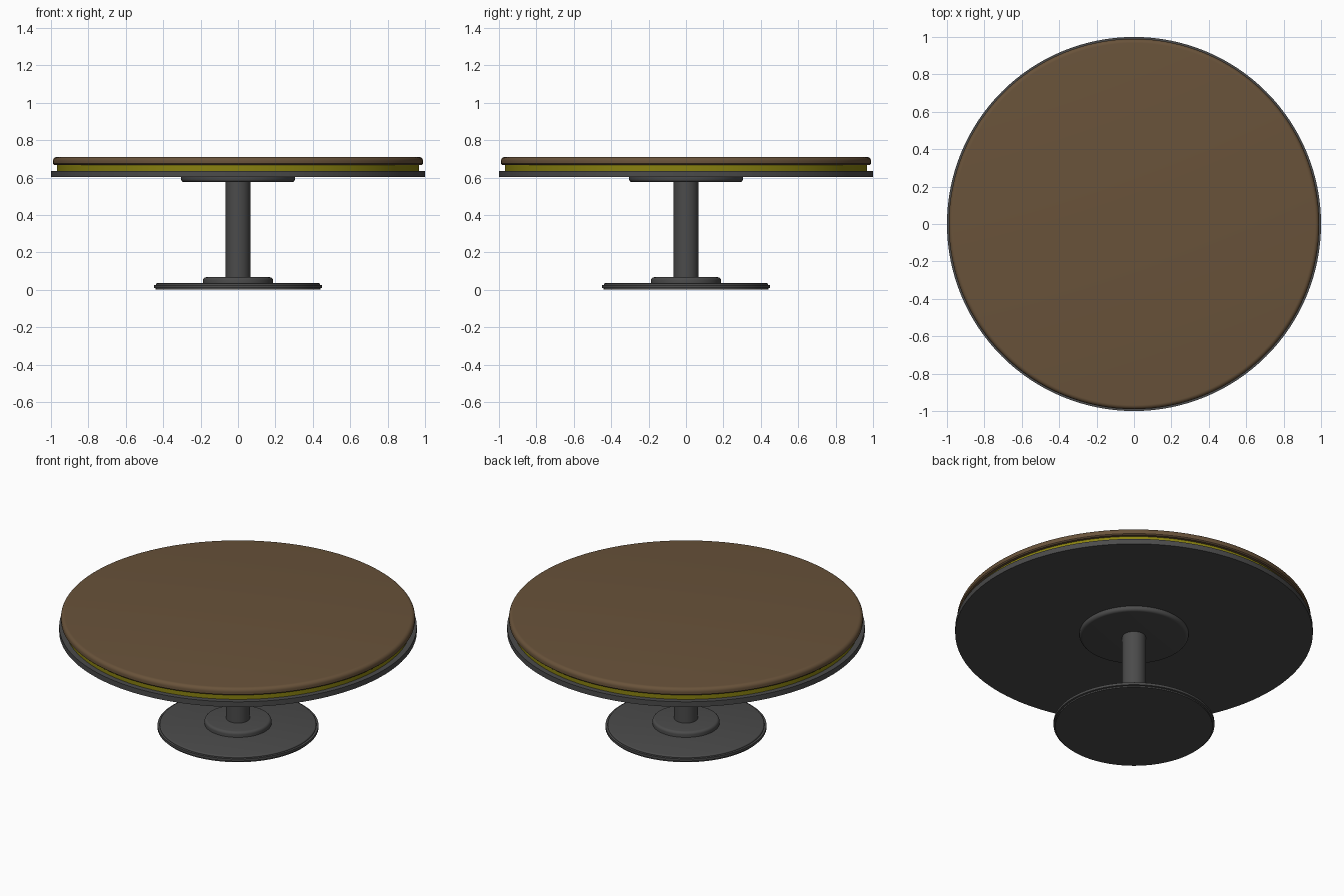
import bpy, bmesh, math

if "Cube" in bpy.data.objects:
    bpy.data.objects.remove(bpy.data.objects["Cube"])

SEGMENTS = 128


def material(name, rgb):
    m = bpy.data.materials.new(name)
    m.diffuse_color = (*rgb, 1)
    m.use_nodes = True
    m.node_tree.nodes["Principled BSDF"].inputs["Base Color"].default_value = m.diffuse_color
    return m


def arc(cx, cz, r, a0, a1, n=5):
    """Points of a rounded edge in the (radius, z) profile plane."""
    return [(cx + r * math.cos(math.radians(a0 + (a1 - a0) * i / n)),
             cz + r * math.sin(math.radians(a0 + (a1 - a0) * i / n)))
            for i in range(n + 1)]


def lathe(name, profile, mat, segments=SEGMENTS):
    """Closed solid of revolution; profile runs bottom to top, capped both ends."""
    bm = bmesh.new()
    rings = []
    for r, z in profile:
        rings.append([bm.verts.new((r * math.cos(2 * math.pi * i / segments),
                                    r * math.sin(2 * math.pi * i / segments), z))
                      for i in range(segments)])
    for a, b in zip(rings, rings[1:]):
        for i in range(segments):
            j = (i + 1) % segments
            bm.faces.new((a[i], a[j], b[j], b[i]))
    bm.faces.new(rings[0][::-1])
    bm.faces.new(rings[-1])
    me = bpy.data.meshes.new(name)
    bm.to_mesh(me)
    bm.free()
    me.materials.append(mat)
    ob = bpy.data.objects.new(name, me)
    bpy.context.collection.objects.link(ob)
    bpy.ops.object.select_all(action='DESELECT')
    ob.select_set(True)
    bpy.context.view_layer.objects.active = ob
    bpy.ops.object.shade_smooth_by_angle(angle=math.radians(35))
    return ob


metal = material("dark_metal", (0.07, 0.07, 0.07))
wood = material("brown_wood", (0.14, 0.085, 0.042))
band = material("olive_band", (0.25, 0.22, 0.005))

# Floor plate with a recessed foot and a stepped upper rim
lathe("base_plate", [(0.44, 0.0), (0.44, 0.008), (0.45, 0.010), (0.45, 0.025),
                     (0.438, 0.026)] + arc(0.432, 0.029, 0.006, 0, 90, 3), metal)

# Collar around the foot of the column
lathe("base_collar", [(0.187, 0.034)] + arc(0.171, 0.051, 0.016, 0, 90), metal)

# Column
lathe("column", [(0.066, 0.06), (0.066, 0.585)], metal, 64)

# Mounting plate under the top
lathe("mounting_plate", arc(0.287, 0.593, 0.018, -90, 0) + [(0.305, 0.603)], metal)

# Table top layers
lathe("under_tray", [(1.0, 0.602), (1.0, 0.634)], metal)
lathe("edge_band", [(0.968, 0.633), (0.968, 0.669)], band)
lathe("table_top", [(0.984, 0.668), (0.99, 0.674)]
      + arc(0.968, 0.688, 0.022, 0, 90, 6), wood)
